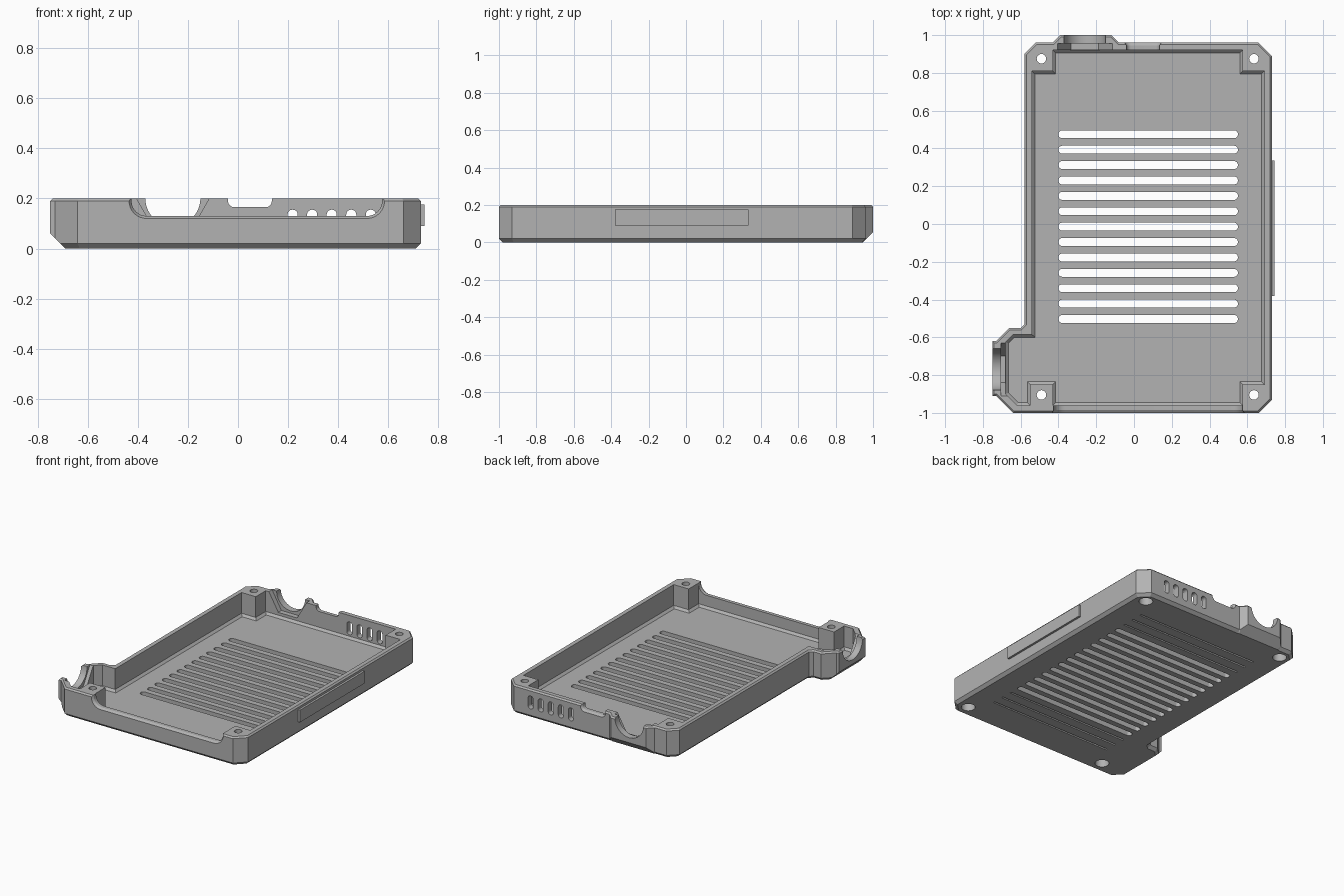
import bpy, bmesh
from math import pi, sin, cos
from mathutils import Vector

cube = bpy.data.objects.get("Cube")
if cube:
    bpy.data.objects.remove(cube, do_unlink=True)

grey = bpy.data.materials.new("plain grey")
grey.use_nodes = True
grey.diffuse_color = (0.45, 0.45, 0.45, 1)
grey.node_tree.nodes["Principled BSDF"].inputs["Base Color"].default_value = grey.diffuse_color


def inset(poly, d):
    """Move every side of a counter-clockwise polygon inwards by d."""
    out = []
    for i, p in enumerate(poly):
        a, b, c = Vector(poly[i - 1]), Vector(p), Vector(poly[(i + 1) % len(poly)])
        e, f = (b - a).normalized(), (c - b).normalized()
        n, m = Vector((-e.y, e.x)), Vector((-f.y, f.x))
        out.append(b + (n + m) * d / (1 + n.dot(m)))
    return out


def loft(name, poly, levels, axis="z"):
    """Stack a polygon at (height, inset) levels along an axis."""
    place = {"z": lambda u, v, h: (u, v, h),
             "y": lambda u, v, h: (u, h, v),
             "x": lambda u, v, h: (h, u, v)}[axis]
    bm = bmesh.new()
    rings = [[bm.verts.new(place(p[0], p[1], h)) for p in inset(poly, d)] for h, d in levels]
    n = len(poly)
    for lo, hi in zip(rings, rings[1:]):
        for i in range(n):
            j = (i + 1) % n
            bm.faces.new((lo[i], lo[j], hi[j], hi[i]))
    bm.faces.new(rings[0])
    bm.faces.new(rings[-1])
    bmesh.ops.recalc_face_normals(bm, faces=bm.faces)
    mesh = bpy.data.meshes.new(name)
    bm.to_mesh(mesh)
    bm.free()
    mesh.materials.append(grey)
    ob = bpy.data.objects.new(name, mesh)
    bpy.context.collection.objects.link(ob)
    return ob


def ngon(x, y, r, n=40):
    return [(x + r * cos(2 * pi * i / n), y + r * sin(2 * pi * i / n)) for i in range(n)]


def rounded(x0, x1, y0, y1, r, n=8):
    """Rectangle with rounded corners."""
    pts = []
    centres = [(x1 - r, y1 - r), (x0 + r, y1 - r), (x0 + r, y0 + r), (x1 - r, y0 + r)]
    for k, (cx, cy) in enumerate(centres):
        for i in range(n + 1):
            a = (k + i / n) * pi / 2
            pts.append((cx + r * cos(a), cy + r * sin(a)))
    return pts


def slice_off(ob, point, normal):
    """Remove everything on the normal's side of a plane and close the cut."""
    bm = bmesh.new()
    bm.from_mesh(ob.data)
    geom = bm.verts[:] + bm.edges[:] + bm.faces[:]
    cut = bmesh.ops.bisect_plane(bm, geom=geom, plane_co=point, plane_no=normal, clear_outer=True)
    edges = [e for e in cut["geom_cut"] if isinstance(e, bmesh.types.BMEdge)]
    bmesh.ops.holes_fill(bm, edges=edges, sides=0)
    bmesh.ops.recalc_face_normals(bm, faces=bm.faces)
    bm.to_mesh(ob.data)
    bm.free()


# Outer shell with chamfered corners and two port bulges
outline = [(-0.64, -1), (0.66, -1), (0.73, -0.93), (0.73, 0.89), (0.66, 0.96),
           (-0.08, 0.96), (-0.12, 1), (-0.39, 1), (-0.43, 0.96), (-0.52, 0.96),
           (-0.58, 0.9), (-0.58, -0.53), (-0.6, -0.55), (-0.66, -0.55),
           (-0.73, -0.62), (-0.75, -0.62), (-0.75, -0.91), (-0.73, -0.91)]
tray = loft("tray", outline, [(0, 0.02), (0.02, 0), (0.19, 0), (0.2, 0.01)])

# Sloped undersides of the bulges
slice_off(tray, (0, 0.945, 0), (0, 1, -1))
slice_off(tray, (-0.69, 0, 0), (-1, 0, -1))


def carve(poly, levels, axis="z"):
    cutter = loft("cutter", poly, levels, axis)
    cutter.hide_render = True
    mod = tray.modifiers.new("cut", "BOOLEAN")
    mod.operation = "DIFFERENCE"
    mod.solver = "EXACT"
    mod.object = cutter
    bpy.context.view_layer.objects.active = tray
    bpy.ops.object.modifier_apply(modifier=mod.name)
    bpy.data.objects.remove(cutter, do_unlink=True)


# Inner cavity, leaving the corner posts standing
cavity = [(-0.43, -0.96), (0.575, -0.96), (0.575, -0.85), (0.69, -0.85), (0.69, 0.81),
          (0.575, 0.81), (0.575, 0.92), (-0.43, 0.92), (-0.43, 0.81), (-0.54, 0.81),
          (-0.54, -0.585), (-0.64, -0.585), (-0.68, -0.625), (-0.68, -0.9),
          (-0.62, -0.96), (-0.55, -0.96), (-0.55, -0.85), (-0.43, -0.85)]
carve(cavity, [(0.04, 0.015), (0.055, 0), (0.3, 0)])

# Floor vents, with shallow grooves continuing the pattern underneath
for i in range(-3, 16):
    y = 0.475 - 0.0815 * i
    if 0 <= i < 13:
        carve(rounded(-0.4, 0.55, y - 0.021, y + 0.021, 0.02), [(-0.1, 0), (0.1, 0)])
    else:
        carve(rounded(-0.4, 0.55, y - 0.006, y + 0.006, 0.005, 3), [(-0.1, 0), (0.01, 0)])

# Screw holes with counterbores below
for x, y in [(-0.49, 0.875), (0.635, 0.875), (0.635, -0.905), (-0.49, -0.905)]:
    carve(ngon(x, y, 0.025), [(-0.1, 0), (0.3, 0)])
    carve(ngon(x, y, 0.045), [(-0.1, 0), (0.08, 0)])

# Front opening with a chamfered outer edge
carve(rounded(-0.435, 0.585, 0.12, 0.5, 0.07),
      [(-1.1, 0), (-1, 0), (-0.985, 0.01), (-0.945, 0.01)], "y")

# Back port with hexagonal nut recess, and the small notch beside it
carve(ngon(-0.26, 0.2, 0.11), [(0.9, 0), (1.1, 0)], "y")
carve(ngon(-0.26, 0.2, 0.145, 6), [(0.9, 0), (0.955, 0)], "y")
carve(rounded(-0.05, 0.145, 0.155, 0.5, 0.035),
      [(0.9, 0.01), (0.945, 0.01), (0.96, 0), (1.1, 0)], "y")

# Left port with its nut recess
carve(ngon(-0.77, 0.2, 0.11), [(-0.9, 0), (-0.65, 0)], "x")
carve(ngon(-0.77, 0.2, 0.14, 6), [(-0.705, 0), (-0.65, 0)], "x")

# Upright vents in the back wall
for i in range(5):
    x = 0.218 + 0.078 * i
    carve(rounded(x - 0.02, x + 0.02, 0.065, 0.155, 0.019), [(0.9, 0), (1.1, 0)], "y")

bpy.ops.object.select_all(action="DESELECT")
tray.select_set(True)
bpy.context.view_layer.objects.active = tray
bpy.ops.object.shade_smooth_by_angle(angle=pi / 7)

# Raised plate on the left-hand wall
loft("side_plate", [(-0.38, 0.09), (0.335, 0.09), (0.335, 0.175), (-0.38, 0.175)],
     [(0.725, 0), (0.745, 0)], "x")
